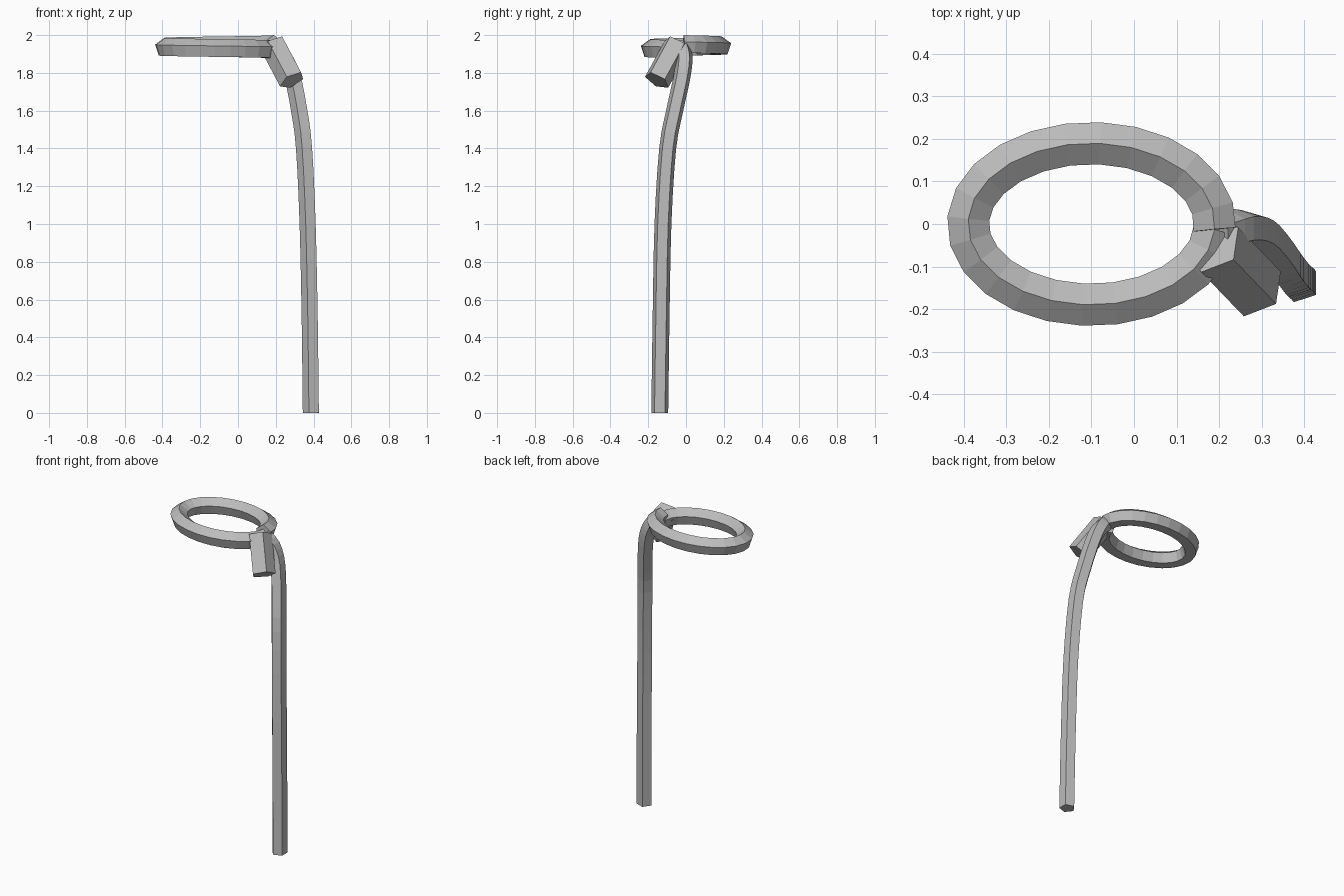
import bpy
import bmesh
import math
from mathutils import Vector

cube = bpy.data.objects.get("Cube")
if cube:
    bpy.data.objects.remove(cube, do_unlink=True)

SIDES = 5

# One plain grey for the whole rope
grey = bpy.data.materials.new("rope_grey")
grey.use_nodes = True
colour = (0.5, 0.5, 0.5, 1.0)
grey.diffuse_color = colour
grey.node_tree.nodes["Principled BSDF"].inputs["Base Color"].default_value = colour


def sweep(name, path, radius, apex):
    """Pentagonal tube along a path, one corner pointing towards apex."""
    path = [Vector(p) for p in path]
    bm = bmesh.new()
    rings = []
    for i, p in enumerate(path):
        t = (path[min(i + 1, len(path) - 1)] - path[max(i - 1, 0)]).normalized()
        n = Vector(apex)
        n = (n - t * n.dot(t)).normalized()
        b = t.cross(n)
        angles = [math.tau * k / SIDES for k in range(SIDES)]
        rings.append([bm.verts.new(p + radius * (n * math.cos(a) + b * math.sin(a)))
                      for a in angles])
    for r, s in zip(rings, rings[1:]):
        for k in range(SIDES):
            j = (k + 1) % SIDES
            bm.faces.new((r[k], r[j], s[j], s[k]))
    bm.faces.new(rings[0])
    bm.faces.new(rings[-1])
    bmesh.ops.recalc_face_normals(bm, faces=bm.faces)
    mesh = bpy.data.meshes.new(name)
    bm.to_mesh(mesh)
    bm.free()
    mesh.materials.append(grey)
    obj = bpy.data.objects.new(name, mesh)
    bpy.context.collection.objects.link(obj)
    return obj


def smooth_path(points, steps):
    """Catmull-Rom curve through the points."""
    pts = [Vector(p) for p in points]
    pts = [2 * pts[0] - pts[1]] + pts + [2 * pts[-1] - pts[-2]]
    out = []
    for a, b, c, d in zip(pts, pts[1:], pts[2:], pts[3:]):
        for s in range(steps):
            t = s / steps
            out.append(0.5 * (2 * b + (c - a) * t + (2 * a - 5 * b + 4 * c - d) * t**2
                              + (3 * b - a - 3 * c + d) * t**3))
    return out + [pts[-2]]


# Loop: an oval that sinks slightly as it comes round under its own start
SEGMENTS = 24
loop = []
for i in range(SEGMENTS + 1):
    f = i / SEGMENTS
    a = math.tau * f - 0.07
    loop.append((-0.1 + 0.29 * math.cos(a), 0.19 * math.sin(a), 1.948 - 0.028 * f))
sweep("rope_loop", loop, 0.052, (0, 0, 1))

# Long hanging rope, bending over into the loop
hanging = [(0.39, -0.139, 0), (0.384, -0.132, 0.5), (0.373, -0.122, 1.0),
           (0.354, -0.097, 1.4), (0.328, -0.06, 1.6), (0.292, -0.021, 1.78),
           (0.25, -0.01, 1.88), (0.195, -0.02, 1.935)]
sweep("hanging_rope", smooth_path(hanging, 3), 0.047, (-1, 0, 0))

# Short thick tail at the knot
sweep("knot_tail", [(0.187, -0.05, 1.95), (0.287, -0.154, 1.76)], 0.072,
      (0.048, -0.035, 0.04))
